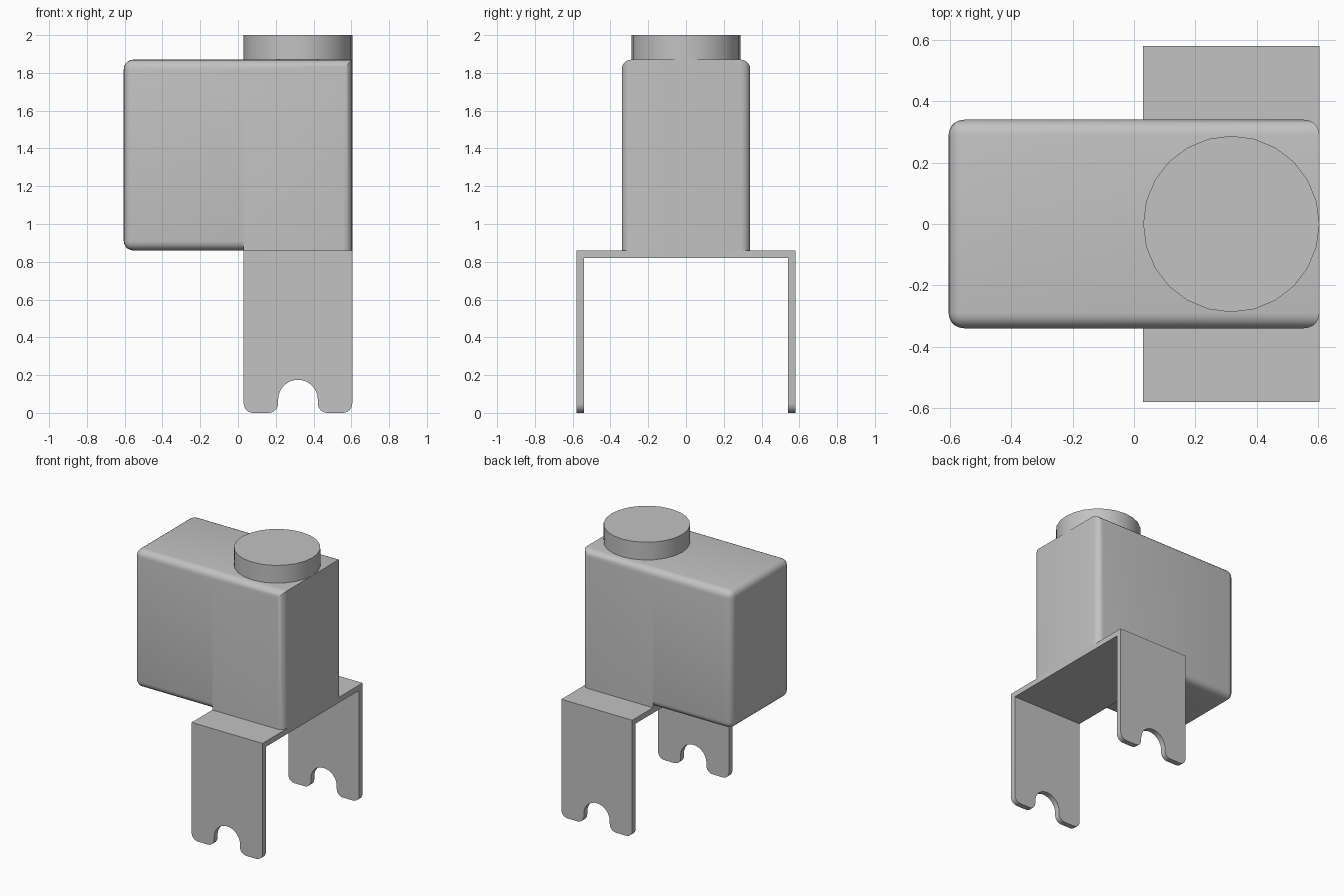
import bpy, bmesh
from math import cos, sin, radians

cube = bpy.data.objects.get("Cube")
if cube:
    bpy.data.objects.remove(cube)

grey = bpy.data.materials.new("plain grey")
grey.use_nodes = True
grey.diffuse_color = (0.54, 0.54, 0.54, 1)
grey.node_tree.nodes["Principled BSDF"].inputs["Base Color"].default_value = (0.54, 0.54, 0.54, 1)

X0, X1 = 0.03, 0.605        # extent of the bracket along x
MID = (X0 + X1) / 2
HALF_Y, BASE, TOP = 0.34, 0.86, 1.87
LEG_Y, THICK = 0.58, 0.04
ROUND = 0.05


def finish(name, bm):
    bmesh.ops.recalc_face_normals(bm, faces=bm.faces)
    mesh = bpy.data.meshes.new(name)
    bm.to_mesh(mesh)
    bm.free()
    mesh.materials.append(grey)
    ob = bpy.data.objects.new(name, mesh)
    bpy.context.collection.objects.link(ob)
    bpy.ops.object.select_all(action="DESELECT")
    ob.select_set(True)
    bpy.context.view_layer.objects.active = ob
    bpy.ops.object.shade_smooth_by_angle(angle=radians(35))
    return ob


def box(x, y, z):
    bm = bmesh.new()
    bmesh.ops.create_cube(bm, size=1)
    for v in bm.verts:
        for i, (lo, hi) in enumerate((x, y, z)):
            v.co[i] = hi if v.co[i] > 0 else lo
    return bm


def on_plane(edge, axis, value):
    return all(abs(v.co[axis] - value) < 1e-4 for v in edge.verts)


def round_edges(bm, keep_sharp):
    edges = [e for e in bm.edges if not keep_sharp(e)]
    bmesh.ops.bevel(bm, geom=edges, offset=ROUND, segments=5, profile=0.5,
                    affect="EDGES", clamp_overlap=True)


# Overhanging half of the body, rounded all round and open at the joint
bm = box((-X1, X0), (-HALF_Y, HALF_Y), (BASE, TOP))
round_edges(bm, lambda e: on_plane(e, 0, X0))
joint = [f for f in bm.faces if all(abs(v.co.x - X0) < 1e-4 for v in f.verts)]
bmesh.ops.delete(bm, geom=joint, context="FACES_ONLY")
finish("body_overhang", bm)

# Half of the body above the bracket, with a square base and end
bm = box((X0, X1), (-HALF_Y, HALF_Y), (BASE, TOP))
round_edges(bm, lambda e: on_plane(e, 0, X0) or on_plane(e, 2, BASE)
            or (on_plane(e, 0, X1) and on_plane(e, 2, TOP)))
finish("body_over_bracket", bm)

# Round cap on top
bm = bmesh.new()
bmesh.ops.create_cone(bm, cap_ends=True, segments=24, radius1=MID - X0,
                      radius2=MID - X0, depth=2 - TOP)
bmesh.ops.translate(bm, verts=bm.verts, vec=(MID, 0, (2 + TOP) / 2))
finish("top_cap", bm)

# Bracket plate under the body
finish("bracket_plate", box((X0, X1), (THICK - LEG_Y, LEG_Y - THICK), (BASE - THICK, BASE)))


def arc(cx, cz, r, a0, a1, n=6):
    angles = [radians(a0 + (a1 - a0) * i / n) for i in range(n + 1)]
    return [(cx + r * cos(a), cz + r * sin(a)) for a in angles]


# Leg outline: rounded feet either side of an arched notch
NOTCH = 0.105
half = [(X0, BASE)]
half += arc(X0 + ROUND, ROUND, ROUND, 180, 270)
half += arc(MID - NOTCH - ROUND, ROUND, ROUND, 270, 360)
half += arc(MID, 0.07, NOTCH, 180, 90, 8)
outline = half + [(2 * MID - x, z) for x, z in reversed(half[:-1])]

for side, y in (("right", -LEG_Y), ("left", LEG_Y - THICK)):
    bm = bmesh.new()
    face = bm.faces.new([bm.verts.new((x, y, z)) for x, z in outline])
    out = bmesh.ops.extrude_face_region(bm, geom=[face])
    moved = [g for g in out["geom"] if isinstance(g, bmesh.types.BMVert)]
    bmesh.ops.translate(bm, verts=moved, vec=(0, THICK, 0))
    # extruding keeps the first face, so the leg is closed
    if not any(all(abs(v.co.y - y) < 1e-4 for v in f.verts) for f in bm.faces):
        bm.faces.new([v for v in bm.verts if abs(v.co.y - y) < 1e-4])
    finish("bracket_leg_" + ("front" if side == "right" else "back"), bm)
